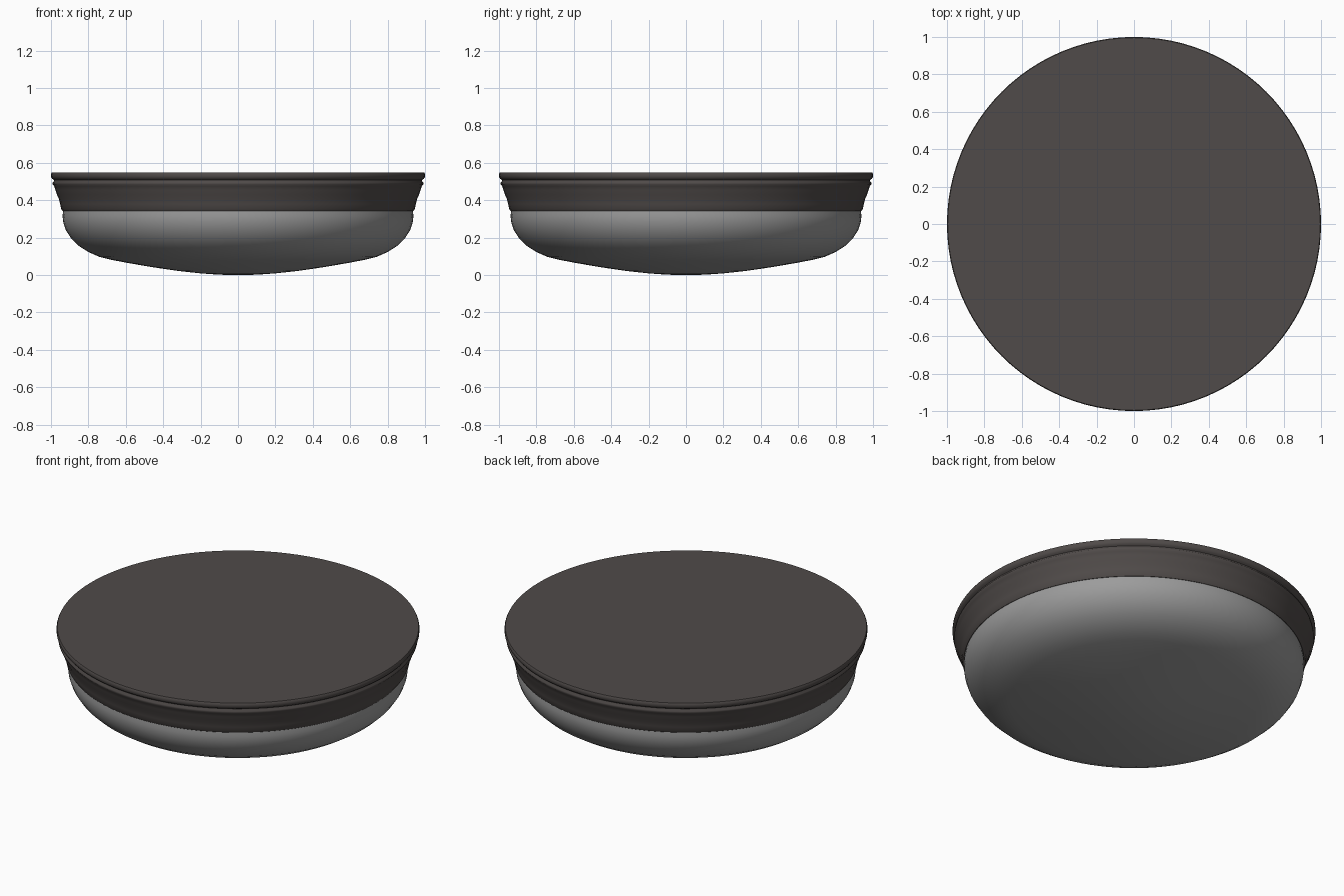
import bpy
import bmesh
from math import pi, radians
from mathutils import Vector

SEGMENTS = 96

cube = bpy.data.objects.get("Cube")
if cube:
    bpy.data.objects.remove(cube, do_unlink=True)


def make_material(name, colour):
    mat = bpy.data.materials.new(name)
    mat.use_nodes = True
    mat.diffuse_color = (*colour, 1)
    bsdf = mat.node_tree.nodes["Principled BSDF"]
    bsdf.inputs["Base Color"].default_value = (*colour, 1)
    bsdf.inputs["Roughness"].default_value = 0.6
    return mat


def lathe(name, profile, mat, sharp_angle):
    """Spin a (radius, height) profile around the z axis."""
    bm = bmesh.new()
    verts = [bm.verts.new((r, 0, z)) for r, z in profile]
    edges = [bm.edges.new(pair) for pair in zip(verts, verts[1:])]
    bmesh.ops.spin(bm, geom=verts + edges, cent=Vector(), axis=(0, 0, 1),
                   angle=2 * pi, steps=SEGMENTS, use_merge=True)
    bmesh.ops.remove_doubles(bm, verts=bm.verts[:], dist=0.0001)
    bmesh.ops.recalc_face_normals(bm, faces=bm.faces[:])
    mesh = bpy.data.meshes.new(name)
    bm.to_mesh(mesh)
    bm.free()
    mesh.materials.append(mat)
    obj = bpy.data.objects.new(name, mesh)
    bpy.context.collection.objects.link(obj)
    bpy.ops.object.select_all(action="DESELECT")
    obj.select_set(True)
    bpy.context.view_layer.objects.active = obj
    bpy.ops.object.shade_smooth_by_angle(angle=radians(sharp_angle))
    return obj


bronze = make_material("dark bronze", (0.08, 0.07, 0.067))
glass = make_material("grey glass", (0.33, 0.33, 0.33))

# Mounting pan: flat back plate, rolled rim, bead and flared skirt
lathe("mounting_pan", [
    (0, 0.548), (0.996, 0.548), (1.0, 0.54), (1.0, 0.525), (0.994, 0.515),
    (0.984, 0.508), (0.984, 0.502), (0.991, 0.495), (0.991, 0.485),
    (0.983, 0.475), (0.976, 0.455), (0.968, 0.43), (0.957, 0.405),
    (0.951, 0.38), (0.946, 0.355), (0.938, 0.342), (0, 0.342)], bronze, 50)

# Shallow glass bowl hanging below the pan
lathe("glass_diffuser", [
    (0, 0), (0.1, 0.002), (0.2, 0.009), (0.32, 0.022), (0.45, 0.041),
    (0.58, 0.063), (0.68, 0.082), (0.74, 0.097), (0.8, 0.123),
    (0.85, 0.155), (0.89, 0.193), (0.92, 0.239), (0.934, 0.28),
    (0.938, 0.315), (0.935, 0.345)], glass, 60)
